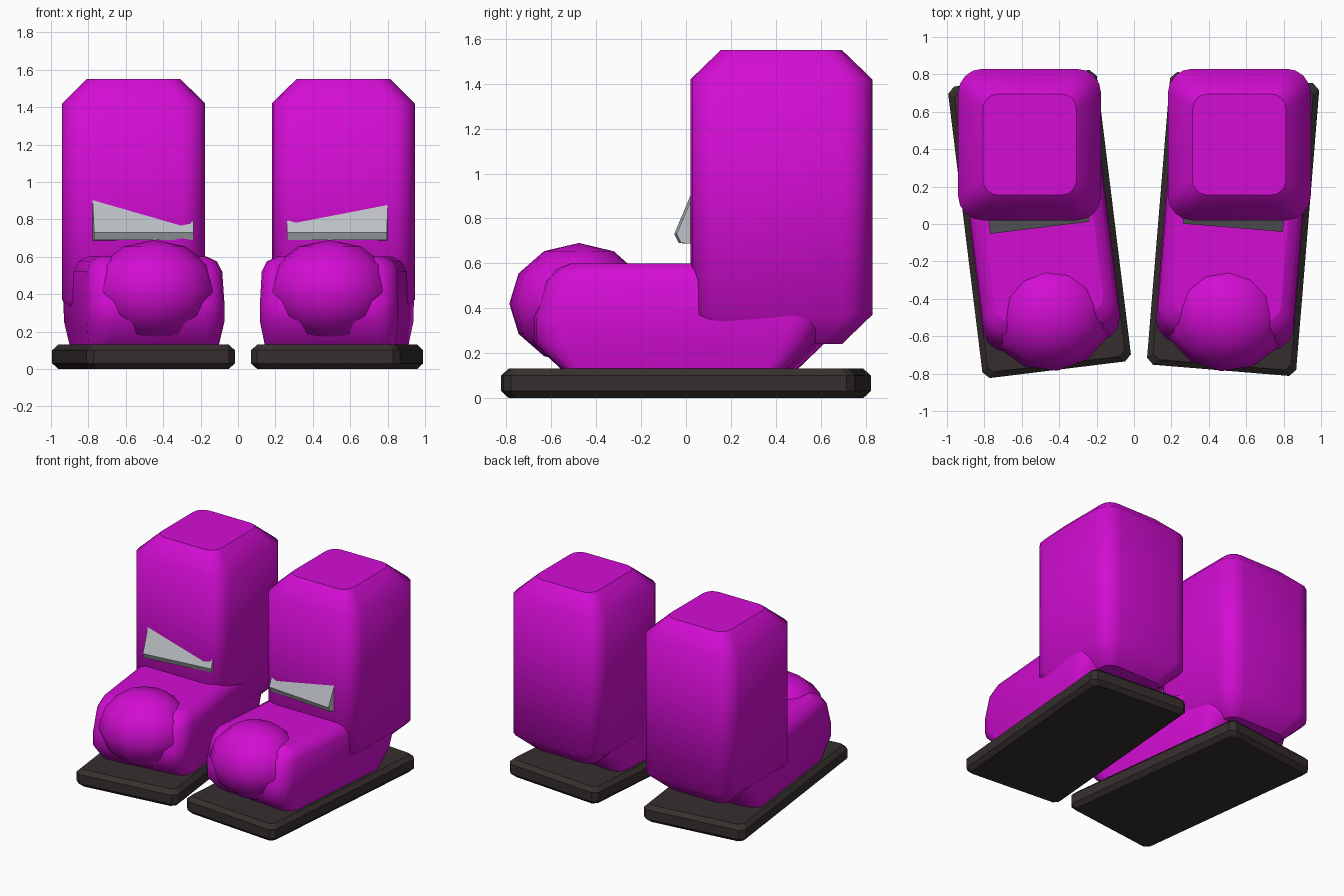
import bpy, bmesh, math
from mathutils import Vector

if "Cube" in bpy.data.objects:
    bpy.data.objects.remove(bpy.data.objects["Cube"])


def material(name, rgb):
    mat = bpy.data.materials.new(name)
    mat.use_nodes = True
    mat.diffuse_color = (*rgb, 1)
    mat.node_tree.nodes["Principled BSDF"].inputs["Base Color"].default_value = (*rgb, 1)
    return mat


MAGENTA = material("magenta", (0.65, 0.004, 0.65))
GREY = material("light_grey", (0.50, 0.53, 0.56))
DARK = material("dark_brown", (0.036, 0.028, 0.027))


def finish(bm, name, mat, place, turn):
    bmesh.ops.recalc_face_normals(bm, faces=bm.faces)
    mesh = bpy.data.meshes.new(name)
    bm.to_mesh(mesh)
    bm.free()
    mesh.materials.append(mat)
    obj = bpy.data.objects.new(name, mesh)
    bpy.context.collection.objects.link(obj)
    obj.location = place
    obj.rotation_euler.z = turn
    return obj


def rounded_loop(x_half, y_min, y_max, radius, segments):
    """Corner points of a rounded rectangle, counter-clockwise."""
    points = []
    corners = [(x_half, y_max), (-x_half, y_max), (-x_half, y_min), (x_half, y_min)]
    for i, (x, y) in enumerate(corners):
        cx = x - math.copysign(radius, x)
        cy = y - radius if y == y_max else y + radius
        for s in range(segments + 1):
            a = math.pi / 2 * (i + s / segments)
            points.append((cx + radius * math.cos(a), cy + radius * math.sin(a)))
    return points


def loft(name, mat, place, turn, levels, segments, smooth=True):
    """Stack rounded rectangles: (z, x_half, y_min, y_max, radius)."""
    bm = bmesh.new()
    loops = [[bm.verts.new((x, y, z)) for x, y in rounded_loop(xh, y0, y1, r, segments)]
             for z, xh, y0, y1, r in levels]
    for low, high in zip(loops, loops[1:]):
        for i in range(len(low)):
            j = (i + 1) % len(low)
            bm.faces.new((low[i], low[j], high[j], high[i])).smooth = smooth
    bm.faces.new(loops[0])
    bm.faces.new(loops[-1])
    return finish(bm, name, mat, place, turn)


def toe_ball(name, place, turn):
    bm = bmesh.new()
    bmesh.ops.create_uvsphere(bm, u_segments=12, v_segments=6, radius=1)
    for v in bm.verts:
        v.co = Vector((v.co.x * 0.34, v.co.y * 0.31 - 0.48, v.co.z * 0.27 + 0.42))
    for f in bm.faces:
        f.smooth = True
    finish(bm, name, MAGENTA, place, turn)


def ankle_plate(name, place, turn):
    # sloping wedge whose upper part sinks into the shaft
    profile = [(0, 0.69), (0.2, 0.68), (0.2, 0.99), (0.09, 0.99), (-0.02, 0.73)]
    bm = bmesh.new()
    ends = [[bm.verts.new((x, y, z)) for y, z in profile] for x in (-0.268, 0.268)]
    for i in range(len(profile)):
        j = (i + 1) % len(profile)
        bm.faces.new((ends[0][i], ends[0][j], ends[1][j], ends[1][i]))
    for end in ends:
        bm.faces.new(end)
    finish(bm, name, GREY, place, turn)


def boot(side, x, shaft_x, degrees):
    place, turn = (x, 0, 0), math.radians(degrees)
    # sole slab
    loft(side + "_sole", DARK, place, turn, [
        (0, 0.37, -0.755, 0.755, 0.03),
        (0.03, 0.4, -0.785, 0.785, 0.035),
        (0.10, 0.4, -0.785, 0.785, 0.035),
        (0.13, 0.37, -0.755, 0.755, 0.03)], 1, False)
    # foot body
    loft(side + "_foot", MAGENTA, place, turn, [
        (0.12, 0.35, -0.52, 0.46, 0.08),
        (0.25, 0.37, -0.66, 0.60, 0.13),
        (0.36, 0.37, -0.66, 0.64, 0.13),
        (0.52, 0.365, -0.61, 0.64, 0.13),
        (0.575, 0.34, -0.56, 0.60, 0.11),
        (0.60, 0.29, -0.50, 0.55, 0.08)], 3)
    toe_ball(side + "_toe", place, turn)
    ankle_plate(side + "_ankle_plate", place, turn)
    # upright shaft, squared to the front
    loft(side + "_shaft", MAGENTA, (shaft_x, 0.425, 0), 0, [
        (0.24, 0.25, -0.27, 0.27, 0.08),
        (0.37, 0.382, -0.405, 0.405, 0.13),
        (1.42, 0.382, -0.405, 0.405, 0.13),
        (1.55, 0.25, -0.27, 0.27, 0.08)], 4)


boot("right", -0.505, -0.558, 7)
boot("left", 0.53, 0.563, -4.7)
